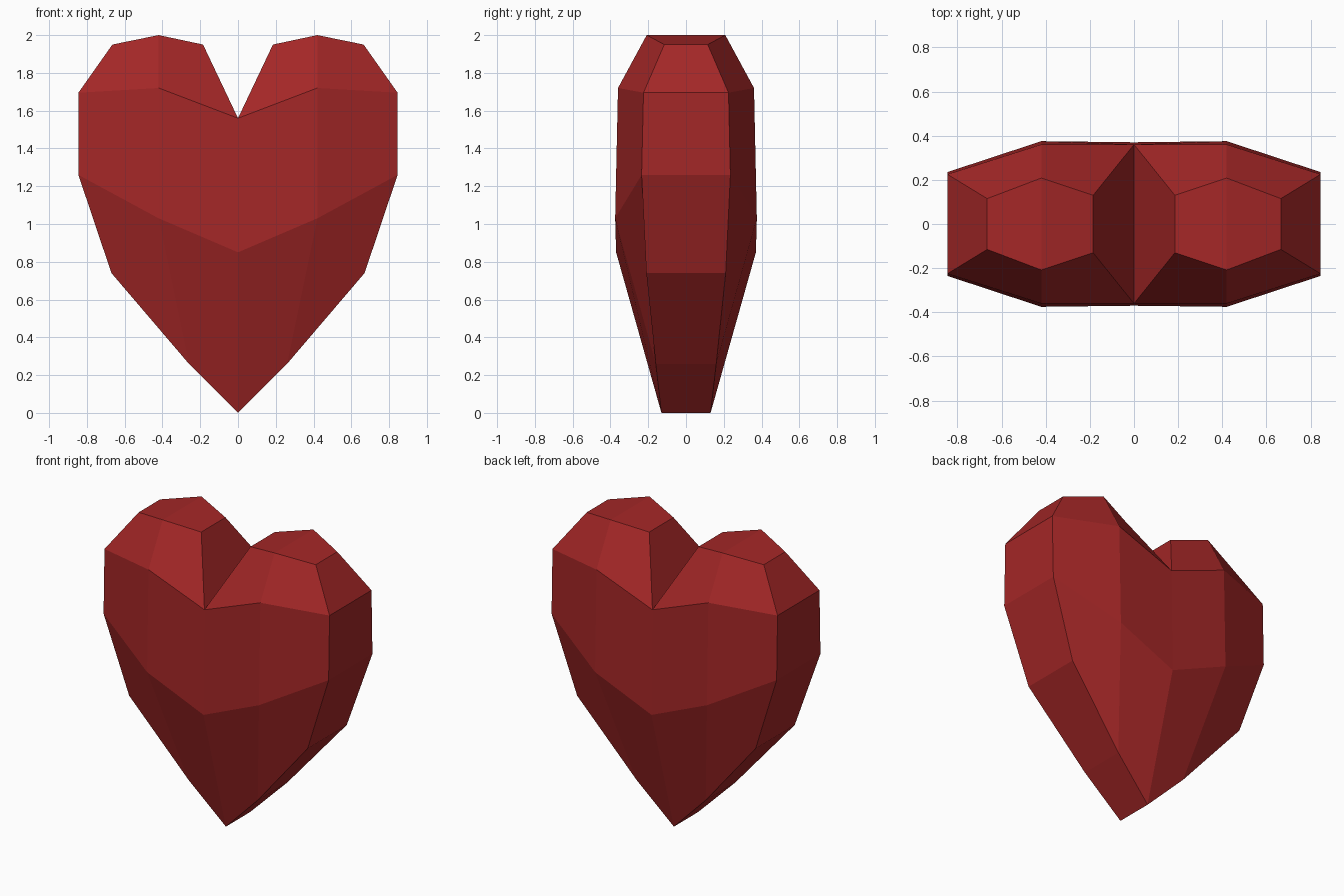
import bpy
import bmesh

cube = bpy.data.objects.get("Cube")
if cube:
    bpy.data.objects.remove(cube, do_unlink=True)

# One flat red for the whole heart
red = bpy.data.materials.new("deep_red")
red.use_nodes = True
colour = (0.37, 0.02, 0.02, 1)
red.diffuse_color = colour
red.node_tree.nodes["Principled BSDF"].inputs["Base Color"].default_value = colour

# Half outline from bottom tip round the lobe to the notch: x, half depth, z
outline = {
    "tip": (0, 0.13, 0),
    "low": (0.26, 0.16, 0.26),
    "hip": (0.67, 0.21, 0.74),
    "waist": (0.845, 0.235, 1.26),
    "shoulder": (0.845, 0.225, 1.695),
    "outer_top": (0.665, 0.115, 1.95),
    "crown": (0.42, 0.208, 2.0),
    "inner_top": (0.185, 0.13, 1.95),
    "notch": (0, 0.36, 1.56),
}
# Raised points on the broad face
raised = {
    "belly": (0, 0.37, 0.85),
    "cheek": (0.42, 0.375, 1.03),
    "brow": (0.42, 0.36, 1.72),
}
facets = [
    "tip low cheek belly",
    "low hip waist cheek",
    "belly cheek brow notch",
    "cheek waist shoulder brow",
    "notch brow crown inner_top",
    "brow shoulder outer_top crown",
]

bm = bmesh.new()
front, back = [
    {name: bm.verts.new((x, side * y, z)) for name, (x, y, z) in {**outline, **raised}.items()}
    for side in (-1, 1)
]

# Broad facets on the front and back
for facet in facets:
    names = facet.split()
    bm.faces.new([front[n] for n in names])
    bm.faces.new([back[n] for n in reversed(names)])

# Rim facets joining front to back
rim = list(outline)
for a, b in zip(rim, rim[1:]):
    bm.faces.new((front[b], front[a], back[a], back[b]))

bmesh.ops.recalc_face_normals(bm, faces=bm.faces)
mesh = bpy.data.meshes.new("heart")
bm.to_mesh(mesh)
bm.free()
mesh.materials.append(red)

heart = bpy.data.objects.new("heart", mesh)
bpy.context.collection.objects.link(heart)

# Second lobe
mirror = heart.modifiers.new("other_half", 'MIRROR')
mirror.use_clip = True
mirror.merge_threshold = 0.001
